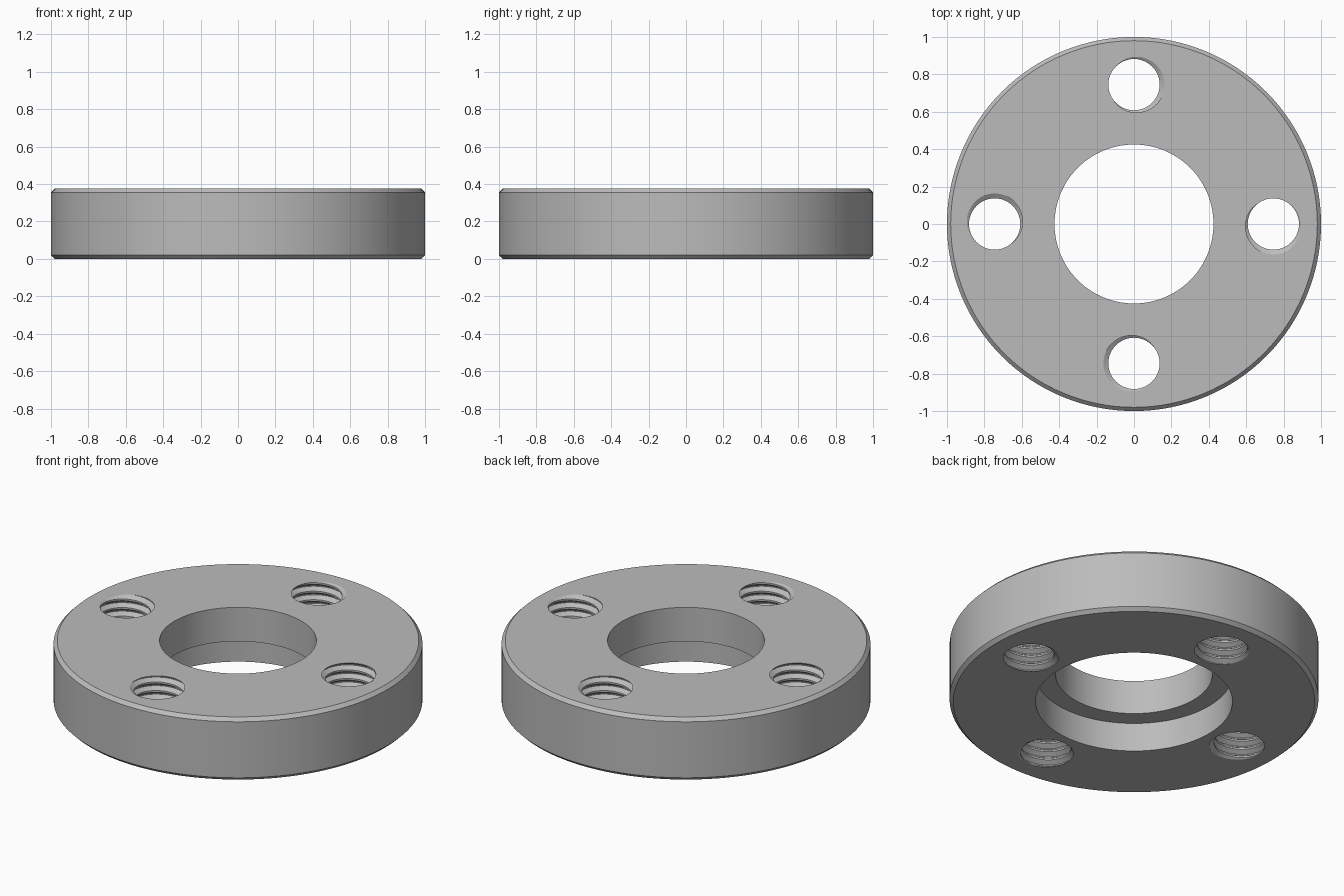
import bpy, bmesh
from math import pi, sin, cos, radians

if "Cube" in bpy.data.objects:
    bpy.data.objects.remove(bpy.data.objects["Cube"], do_unlink=True)

HEIGHT = 0.375
HOLE_CIRCLE = 0.745
MINOR, MAJOR, PITCH = 0.137, 0.163, 0.051

steel = bpy.data.materials.new("plain grey metal")
steel.use_nodes = True
colour = (0.5, 0.5, 0.5, 1)
steel.diffuse_color = colour
steel.node_tree.nodes["Principled BSDF"].inputs["Base Color"].default_value = colour


def finish(bm, name):
    bmesh.ops.recalc_face_normals(bm, faces=bm.faces[:])
    mesh = bpy.data.meshes.new(name)
    bm.to_mesh(mesh)
    bm.free()
    mesh.materials.append(steel)
    obj = bpy.data.objects.new(name, mesh)
    bpy.context.collection.objects.link(obj)
    return obj


def lathe(name, profile, sides):
    """Revolve a closed (radius, z) profile about the z axis."""
    bm = bmesh.new()
    rings = [[bm.verts.new((r * cos(2 * pi * i / sides), r * sin(2 * pi * i / sides), z))
              for r, z in profile] for i in range(sides)]
    for i, a in enumerate(rings):
        b = rings[(i + 1) % sides]
        for j in range(len(profile)):
            k = (j + 1) % len(profile)
            bm.faces.new((a[j], b[j], b[k], a[k]))
    return finish(bm, name)


def thread_cutter(name, angle, sides=48):
    """Solid threaded rod, longer than the plate is thick."""
    bm = bmesh.new()
    cx, cy = HOLE_CIRCLE * cos(angle), HOLE_CIRCLE * sin(angle)
    # One pitch of the thread: V groove with flat root and flat crest
    groove = [(-0.40, MINOR), (-0.06, MAJOR), (0.06, MAJOR), (0.40, MINOR)]
    turns = range(-10, 3)
    columns = []
    for i in range(sides):
        t = 2 * pi * i / sides
        a = angle - pi / 2 + t
        columns.append([bm.verts.new((cx + r * cos(a), cy + r * sin(a),
                                      HEIGHT + PITCH * (n + t / (2 * pi) + f)))
                        for n in turns for f, r in groove])
    # The last column joins the first one a full pitch higher
    columns.append(columns[0][len(groove):])
    for a, b in zip(columns, columns[1:]):
        for j in range(min(len(a), len(b)) - 1):
            bm.faces.new((a[j], b[j], b[j + 1], a[j + 1]))
    # Close both ends with fans to the axis
    ends = {z: bm.verts.new((cx, cy, z)) for z in (-0.13, HEIGHT + 0.11)}
    low, high = ends.values()
    for e in [e for e in bm.edges if len(e.link_faces) == 1]:
        tip = low if e.verts[0].co.z < HEIGHT / 2 else high
        bm.faces.new((e.verts[0], e.verts[1], tip))
    return finish(bm, name)


# Chamfered disc with a stepped centre bore
disc = lathe("flange_disc", [
    (0.533, 0), (0.98, 0), (1, 0.02), (1, HEIGHT - 0.02),
    (0.98, HEIGHT), (0.425, HEIGHT), (0.425, 0.172), (0.533, 0.172)], 128)

# Four threaded bolt holes
bpy.context.view_layer.objects.active = disc
for q in range(4):
    cutter = thread_cutter("bolt_hole_cutter", q * pi / 2)
    cutter.hide_render = True
    mod = disc.modifiers.new("bolt_hole", "BOOLEAN")
    mod.operation = "DIFFERENCE"
    mod.solver = "EXACT"
    mod.object = cutter
    bpy.ops.object.modifier_apply(modifier=mod.name)
    bpy.data.objects.remove(cutter, do_unlink=True)

for o in bpy.context.selected_objects:
    o.select_set(False)
disc.select_set(True)
bpy.ops.object.shade_smooth_by_angle(angle=radians(30))
